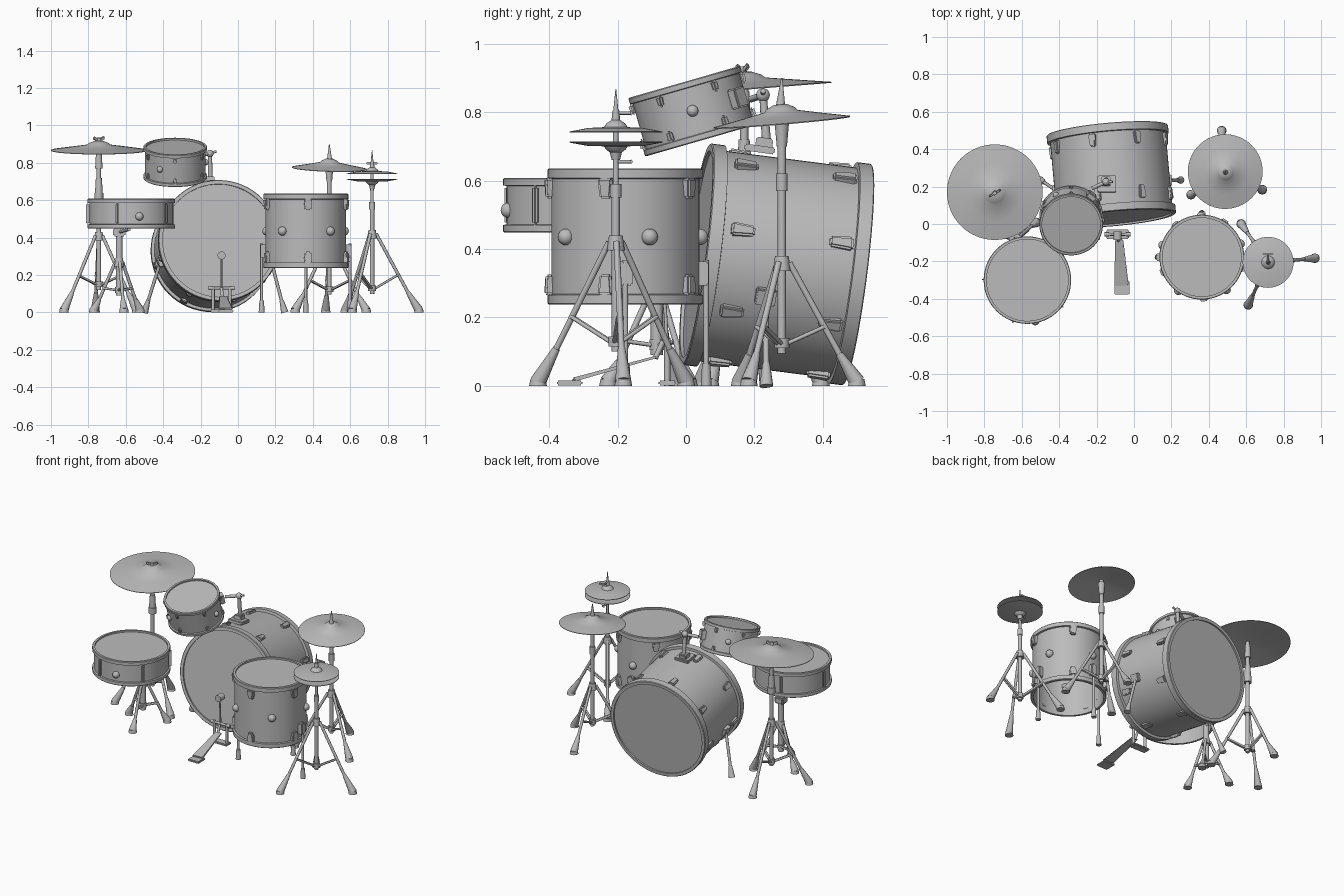
import bpy, bmesh
from math import sin, cos, pi, radians
from mathutils import Vector, Matrix

cube = bpy.data.objects.get("Cube")
if cube:
    bpy.data.objects.remove(cube)

grey = bpy.data.materials.new("plain grey")
grey.use_nodes = True
grey.diffuse_color = (0.5, 0.5, 0.5, 1)
grey.node_tree.nodes["Principled BSDF"].inputs["Base Color"].default_value = (0.5, 0.5, 0.5, 1)
parts = []


def add(name, bm, M=Matrix()):
    bmesh.ops.recalc_face_normals(bm, faces=bm.faces)
    bm.transform(M)
    mesh = bpy.data.meshes.new(name)
    bm.to_mesh(mesh)
    bm.free()
    mesh.materials.append(grey)
    ob = bpy.data.objects.new(name, mesh)
    bpy.context.scene.collection.objects.link(ob)
    parts.append(ob)
    return ob


def frame(c, axis=(0, 0, 1), xdir=(1, 0, 0)):
    """Local frame at c with its z along axis and its x near xdir."""
    z = Vector(axis).normalized()
    y = z.cross(Vector(xdir)).normalized()
    x = y.cross(z)
    M = Matrix((x, y, z)).transposed().to_4x4()
    M.translation = c
    return M


def lathe(name, profile, M, segs=48):
    bm = bmesh.new()
    verts = [bm.verts.new((r, 0, z)) for r, z in profile]
    edges = [bm.edges.new(p) for p in zip(verts, verts[1:])]
    bmesh.ops.spin(bm, geom=verts + edges, axis=(0, 0, 1), cent=(0, 0, 0),
                   angle=2 * pi, steps=segs, use_duplicate=False)
    bmesh.ops.remove_doubles(bm, verts=bm.verts, dist=1e-5)
    return add(name, bm, M)


def rod(name, p, q, r1, r2=None, segs=12):
    p, q = Vector(p), Vector(q)
    bm = bmesh.new()
    bmesh.ops.create_cone(bm, cap_ends=True, segments=segs, radius1=r1,
                          radius2=r1 if r2 is None else r2, depth=(q - p).length)
    M = (q - p).to_track_quat('Z', 'Y').to_matrix().to_4x4()
    M.translation = (p + q) / 2
    return add(name, bm, M)


def box(name, size, M, bevel=0.004, taper=1.0):
    """Bevelled block; taper narrows the +z end."""
    bm = bmesh.new()
    bmesh.ops.create_cube(bm, size=1)
    for v in bm.verts:
        k = taper if v.co.z > 0 else 1
        v.co = (v.co.x * size[0] * k, v.co.y * size[1] * k, v.co.z * size[2])
    bmesh.ops.bevel(bm, geom=bm.edges[:], offset=bevel, segments=2, affect='EDGES')
    return add(name, bm, M)


def ball(name, r, M):
    bm = bmesh.new()
    bmesh.ops.create_uvsphere(bm, u_segments=16, v_segments=10, radius=r)
    return add(name, bm, M)


def around(M, angle, r, z):
    """Frame on a drum wall: x points outward, z along the drum."""
    return M @ Matrix.Rotation(radians(angle), 4, 'Z') @ Matrix.Translation((r, 0, z))


def drum(name, M, r, h, hoop, lip, closed=False):
    s, i = r - lip, r - lip - 0.006
    top = [(0, h - .01), (i, h - .01), (i, h), (r - .003, h), (r, h - .003),
           (r, h - hoop), (s, h - hoop - .002), (s, hoop + .002), (r, hoop),
           (r, .003), (r - .003, 0), (i, 0)]
    end = [(i, .01), (0, .01)] if closed else [(i, h - .016), (0, h - .016)]
    lathe(name, top + end, M, 64)


def lugs(name, M, r, size, zs, start, count):
    flip = Matrix.Rotation(pi, 4, 'X')
    for k in range(count):
        for j, z in enumerate(zs):
            A = around(M, start + k * 360 / count, r, z)
            box(name, size, A @ flip if j else A, 0.006, 0.75)


def stand(name, x, y, hub, low, reach, angles, top, r=0.012):
    rod(name + "_pole", (x, y, low - .03), (x, y, top), r)
    rod(name + "_hub", (x, y, hub - .025), (x, y, hub + .02), .026, .02)
    rod(name + "_brace_hub", (x, y, low - .015), (x, y, low + .015), .022)
    for a in angles:
        d = Vector((cos(radians(a)), sin(radians(a)), 0))
        c = Vector((x, y, 0))
        start, foot = c + d * .022 + Vector((0, 0, hub)), c + d * (reach - .025)
        side = Vector((-d.y, d.x, 0)) * .006
        mid = start.lerp(foot, .52)
        rod(name + "_leg", start, start.lerp(foot, .8), .009)
        rod(name + "_foot", start.lerp(foot, .74), foot + Vector((0, 0, .012)), .011, .024)
        rod(name + "_foot_pad", foot, foot + Vector((0, 0, .02)), .026, .022)
        for s in (side, -side):
            rod(name + "_brace", c + d * .018 + s + Vector((0, 0, low)), mid + s, .006)


def cymbal(name, M, r, h, bell):
    lathe(name, [(0, h), (bell * .4, h - .002), (bell * .8, h - .012), (bell, h - .022),
                 (r * .6, h * .3), (r, 0), (r, -.003), (r * .6, h * .3 - .004),
                 (bell, h - .027), (0, h - .02)], M, 64)


# Bass drum, leaning back and turned slightly
back, front = Vector((-.143, .50, .325)), Vector((-.10, .03, .385))
B = frame(back, front - back)
length = (front - back).length
drum("bass_drum", B, .326, length, .042, .016, True)
lugs("bass_lug", B, .316, (.026, .04, .07), (.085, length - .10), 16, 8)
for s, a in ((1, -18), (-1, 198)):
    p = around(B, a, .315, length * .6)
    box("spur_mount", (.03, .05, .06), p)
    foot = Vector((-.125 + s * .375, .235, 0))
    rod("spur", p.translation, foot, .009)
    rod("spur_foot", foot + (p.translation - foot) * .25, foot, .011, .02)

# Floor tom with legs
F = frame((.3625, -.177, .238))
drum("floor_tom", F, .227, .397, .028, .011)
lugs("floor_tom_lug", F, .222, (.03, .045, .06), (.057, .34), -87, 5)
for k in range(5):
    ball("floor_tom_stud", .024, around(F, 19 + 72 * k, .218, .197))
for a in (0, 90, 180):
    A = around(F, a, .236, 0)
    p = A.translation
    box("leg_bracket", (.034, .04, .07), around(F, a, .226, .09))
    rod("floor_tom_leg", p + Vector((0, 0, .13)), (p.x, p.y, .03), .008)
    rod("floor_tom_foot", (p.x, p.y, .065), (p.x, p.y, 0), .012, .016)

# Snare and its stand
S = frame((-.57, -.30, .448))
drum("snare", S, .234, .16, .022, .01)
for k in range(5):
    A = around(S, -37 + 72 * k, .233, .08)
    box("snare_lug", (.018, .02, .115), A, .007)
ball("snare_stud", .022, around(S, -79, .224, .065))
stand("snare_stand", -.635, -.085, .27, .12, .17, (40, 160, 280), .45, .018)
box("snare_clamp", (.065, .06, .045), frame((-.635, -.085, .43)), .008)
for a in (-160, -75, 10):
    tip = (-.635 + .2 * cos(radians(a)), -.085 + .2 * sin(radians(a)), .444)
    if a == -75:
        rod("snare_arm", (-.635, -.085, .43), tip, .009)

# Rack tom and its mount
T = frame((-.336, .044, .717), (0, -.276, .96))
drum("rack_tom", T, .17, .178, .018, .008)
lugs("rack_tom_lug", T, .167, (.02, .022, .034), (.036, .142), 30, 6)
for k in range(3):
    ball("rack_tom_stud", .017, around(T, 120 * k, .163, .09))
box("mount_plate", (.10, .09, .02), frame((-.145, .215, .692), (0, .14, .99)))
box("mount_block", (.05, .05, .04), frame((-.15, .228, .705), (0, .14, .99)))
rod("mount_post", (-.148, .237, .69), (-.15, .225, .85), .014, .011)
ball("mount_joint", .02, frame((-.15, .225, .85)))
rod("mount_arm", (-.15, .225, .85), (-.225, .19, .838), .01)
rod("mount_key", (-.15, .225, .85), (-.115, .225, .862), .007)
box("tom_bracket", (.03, .05, .06), around(T, 52, .175, .09))

# Crash cymbals, tipped toward the player
legs = (95, 214, 334)
stand("large_crash_stand", -.744, .17, .41, .15, .25, legs, .88)
rod("large_crash_sleeve", (-.744, .17, .62), (-.744, .17, .72), .022, .016)
rod("large_crash_collar", (-.744, .17, .60), (-.744, .17, .64), .024)
rod("large_crash_tilter", (-.744, .17, .77), (-.744, .17, .86), .02, .015)
L = frame((-.744, .17, .868), (0, -.08, 1))
cymbal("large_crash", L, .256, .05, .065)
for s in (-1, 1):
    wing = L @ Matrix.Rotation(radians(30), 4, 'Z') @ Matrix.Translation((s * .02, 0, .06))
    box("wing_nut", (.034, .01, .018), wing @ Matrix.Rotation(-s * .5, 4, 'Y'), .004)
rod("wing_nut_core", L @ Vector((0, 0, .04)), L @ Vector((0, 0, .066)), .014, .01)

stand("small_crash_stand", .488, .28, .36, .125, .245, legs, .80)
rod("small_crash_collar", (.488, .28, .57), (.488, .28, .62), .017)
rod("small_crash_tilter", (.488, .28, .70), (.488, .28, .78), .015, .022)
C = frame((.488, .28, .772), (.03, -.085, 1))
cymbal("small_crash", C, .2, .052, .05)
rod("small_crash_spike", C @ Vector((0, 0, .045)), (.488, .28, .90), .014, .002)

# Hi-hat
hx, hy = .717, -.205
stand("hat_stand", hx, hy, .42, .13, .276, (5, 125, 245), .57)
rod("hat_collar", (hx, hy, .55), (hx, hy, .59), .016)
rod("hat_rod", (hx, hy, .5), (hx, hy, .80), .008)
rod("hat_seat", (hx, hy, .66), (hx, hy, .69), .012, .02)
cymbal("top_hat", frame((hx, hy, .743)), .136, .035, .035)
cymbal("bottom_hat", frame((hx, hy, .711), (0, 0, -1)), .136, .033, .035)
rod("hat_clutch", (hx, hy, .77), (hx, hy, .805), .013, .01)
rod("hat_spike", (hx, hy, .80), (hx, hy, .868), .008, .001)
for z in (.797, .655):
    rod("hat_screw", (hx, hy, z), (hx, hy + .045, z), .005)
    box("hat_screw_wing", (.06 if z > .7 else .02, .008, .014), frame((hx, hy + .045, z)), .003)

# Kick pedal: frame, axle, beater, footboard
px, py = -.088, -.055
for s in (-1, 1):
    rod("pedal_post", (px + s * .045, py, 0), (px + s * .045, py, .14), .009)
    rod("pedal_knob", (px + s * .045, py, .13), (px + s * .07, py, .13), .011)
rod("pedal_axle", (px - .045, py, .13), (px + .045, py, .13), .008)
box("pedal_base", (.12, .05, .014), frame((px, py, .008)))
rod("beater_rod", (px, py, .12), (px, py - .01, .30), .005)
rod("beater", (px, py - .03, .305), (px, py + .015, .305), .022)
rod("pedal_chain", (px, py - .012, .13), (px + .005, -.09, .08), .008)
toe, heel = Vector((-.08, -.085, .085)), Vector((-.066, -.33, .018))
P = frame((toe + heel) / 2, toe - heel)
box("footboard", (.075, .012, (toe - heel).length), P, .004, .6)
box("heel_plate", (.08, .075, .014), frame((-.065, -.34, .008)))

# Smooth round surfaces, keep hard edges
bpy.ops.object.select_all(action='DESELECT')
for ob in parts:
    ob.select_set(True)
bpy.context.view_layer.objects.active = parts[0]
bpy.ops.object.shade_smooth_by_angle(angle=radians(35))
